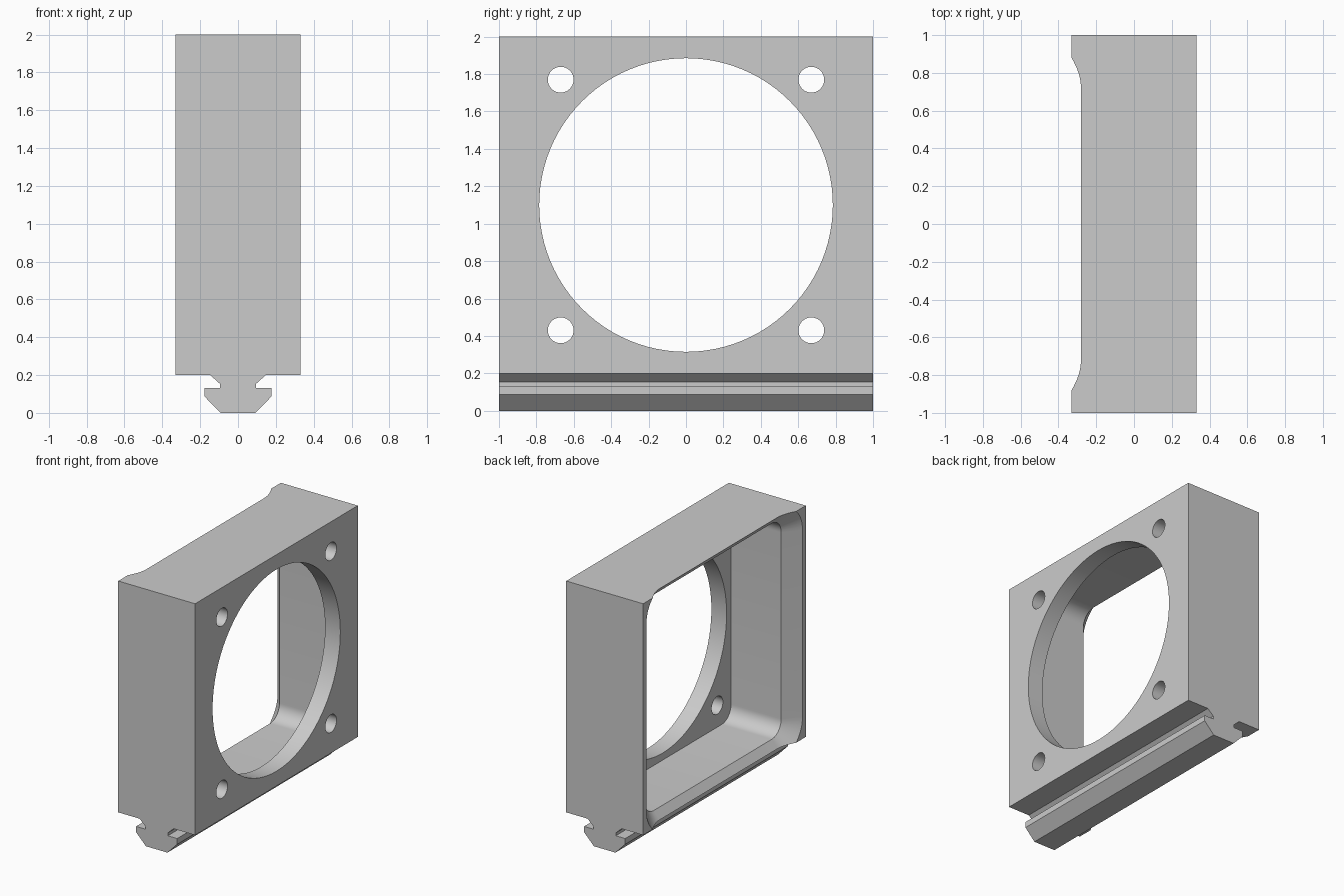
import bpy, bmesh, math

if "Cube" in bpy.data.objects:
    bpy.data.objects.remove(bpy.data.objects["Cube"], do_unlink=True)

MID_Z = 1.1      # height of the bore centre
DEPTH = 0.331    # half thickness of the frame

grey = bpy.data.materials.new("light_grey_plastic")
grey.use_nodes = True
grey.diffuse_color = (0.6, 0.6, 0.6, 1)
grey.node_tree.nodes["Principled BSDF"].inputs["Base Color"].default_value = (0.6, 0.6, 0.6, 1)


def loft(name, rings):
    """Solid through a series of closed rings with equal point counts."""
    bm = bmesh.new()
    loops = [[bm.verts.new(p) for p in ring] for ring in rings]
    for a, b in zip(loops, loops[1:]):
        for i in range(len(a)):
            j = (i + 1) % len(a)
            bm.faces.new((a[i], a[j], b[j], b[i]))
    bm.faces.new(loops[0][::-1])
    bm.faces.new(loops[-1])
    bmesh.ops.recalc_face_normals(bm, faces=bm.faces)
    mesh = bpy.data.meshes.new(name)
    bm.to_mesh(mesh)
    bm.free()
    mesh.materials.append(grey)
    obj = bpy.data.objects.new(name, mesh)
    bpy.context.collection.objects.link(obj)
    return obj


def rounded_square(x, half, centre=0.725, steps=12):
    """Ring in the plane at x; corner arcs share fixed centres."""
    r = half - centre
    ring = []
    for k, (sy, sz) in enumerate(((1, 1), (-1, 1), (-1, -1), (1, -1))):
        for s in range(steps + 1):
            a = math.pi / 2 * (k + s / steps)
            ring.append((x, sy * centre + r * math.cos(a),
                         MID_Z + sz * centre + r * math.sin(a)))
    return ring


def circle(x, y, z, r, n):
    return [(x, y + r * math.cos(2 * math.pi * i / n),
             z + r * math.sin(2 * math.pi * i / n)) for i in range(n)]


# Square frame with the dovetail rail beneath it, one section along y
half = [(0.093, 0), (0.177, 0.087), (0.177, 0.132), (0.096, 0.132),
        (0.096, 0.154), (0.147, 0.2), (DEPTH, 0.2), (DEPTH, 2)]
section = half + [(-x, z) for x, z in reversed(half)]
frame = loft("fan_frame", [[(x, y, z) for x, z in section] for y in (-1, 1)])

# Pocket with a flared mouth, round bore and four screw holes
cutters = [
    loft("pocket_cutter", [rounded_square(-DEPTH - 0.05, 1.02),
                           rounded_square(-DEPTH + 0.1, 0.84),
                           rounded_square(0.2, 0.84)]),
    loft("bore_cutter", [circle(x, 0, MID_Z, 0.785, 96) for x in (0.1, 0.5)]),
]
for sy in (-1, 1):
    for sz in (-1, 1):
        cutters.append(loft("screw_hole_cutter", [
            circle(x, sy * 0.67, MID_Z + sz * 0.67, 0.069, 32) for x in (0.1, 0.5)]))

bpy.ops.object.select_all(action='DESELECT')
bpy.context.view_layer.objects.active = frame
frame.select_set(True)
for cutter in cutters:
    cutter.hide_render = True
    mod = frame.modifiers.new("cut", 'BOOLEAN')
    mod.operation = 'DIFFERENCE'
    mod.solver = 'EXACT'
    mod.object = cutter
    bpy.ops.object.modifier_apply(modifier=mod.name)
    bpy.data.objects.remove(cutter, do_unlink=True)

bpy.ops.object.shade_smooth_by_angle(angle=math.radians(25))
